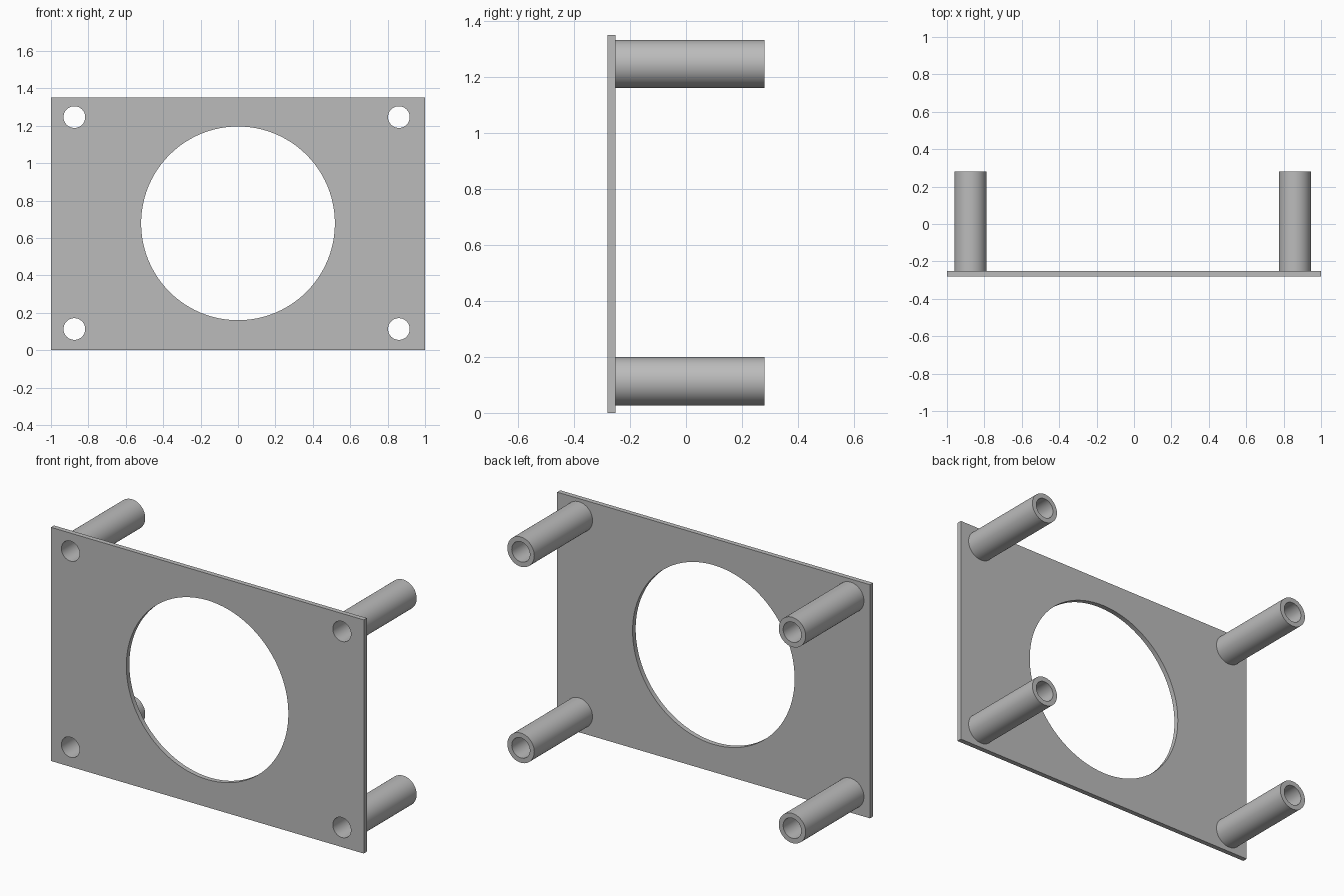
import bpy
import bmesh
import math
from mathutils import Matrix, Vector

if "Cube" in bpy.data.objects:
    bpy.data.objects.remove(bpy.data.objects["Cube"], do_unlink=True)

WIDTH, HEIGHT = 2.0, 1.35
FRONT, PLATE_BACK, POST_BACK = -0.28, -0.252, 0.28
BORE_R, POST_R, OPENING_R = 0.058, 0.086, 0.518
POST_X = {"right": -0.875, "left": 0.86}
POST_Z = {"lower": 0.113, "upper": 1.246}

grey = bpy.data.materials.new("plain grey")
grey.use_nodes = True
colour = (0.5, 0.5, 0.5, 1)
grey.diffuse_color = colour
grey.node_tree.nodes["Principled BSDF"].inputs["Base Color"].default_value = colour


def make_object(name, bm):
    bmesh.ops.recalc_face_normals(bm, faces=bm.faces)
    mesh = bpy.data.meshes.new(name)
    bm.to_mesh(mesh)
    bm.free()
    mesh.materials.append(grey)
    obj = bpy.data.objects.new(name, mesh)
    bpy.context.collection.objects.link(obj)
    return obj


def activate(obj):
    bpy.ops.object.select_all(action="DESELECT")
    obj.select_set(True)
    bpy.context.view_layer.objects.active = obj


def cut_hole(target, x, z, radius, segments):
    """Cut a round hole through the plate along y."""
    bm = bmesh.new()
    place = Matrix.Translation((x, FRONT, z)) @ Matrix.Rotation(math.pi / 2, 4, "X")
    bmesh.ops.create_cone(bm, cap_ends=True, segments=segments, radius1=radius,
                          radius2=radius, depth=0.2, matrix=place)
    cutter = make_object("hole_cutter", bm)
    cutter.hide_render = True
    activate(target)
    mod = target.modifiers.new("hole", "BOOLEAN")
    mod.operation, mod.solver, mod.object = "DIFFERENCE", "EXACT", cutter
    bpy.ops.object.modifier_apply(modifier=mod.name)
    bpy.data.objects.remove(cutter, do_unlink=True)


def make_post(name, x, z, segments=48):
    """Spin a rectangular wall section into a hollow post along y."""
    bm = bmesh.new()
    section = [(BORE_R, PLATE_BACK), (POST_R, PLATE_BACK),
               (POST_R, POST_BACK), (BORE_R, POST_BACK)]
    verts = [bm.verts.new((x + r, y, z)) for r, y in section]
    edges = [bm.edges.new((verts[i - 1], verts[i])) for i in range(len(verts))]
    bmesh.ops.spin(bm, geom=verts + edges, cent=Vector((x, 0, z)), axis=(0, 1, 0),
                   angle=math.tau, steps=segments, use_merge=True)
    bmesh.ops.remove_doubles(bm, verts=bm.verts, dist=0.0001)
    return make_object(name, bm)


# Flat mounting plate
bm = bmesh.new()
depth = PLATE_BACK - FRONT
bmesh.ops.create_cube(bm, size=1, matrix=Matrix.Translation(
    (0, FRONT + depth / 2, HEIGHT / 2)) @ Matrix.Diagonal((WIDTH, depth, HEIGHT, 1)))
plate = make_object("mounting_plate", bm)
parts = [plate]

# Large central opening
cut_hole(plate, 0, 0.678, OPENING_R, 96)

# Corner holes with hollow posts behind them
for side, x in POST_X.items():
    for level, z in POST_Z.items():
        cut_hole(plate, x, z, BORE_R, 48)
        parts.append(make_post(f"{level}_{side}_post", x, z))

# Smooth round walls, crisp rims
for part in parts:
    activate(part)
    bpy.ops.object.shade_smooth_by_angle(angle=math.radians(30))
